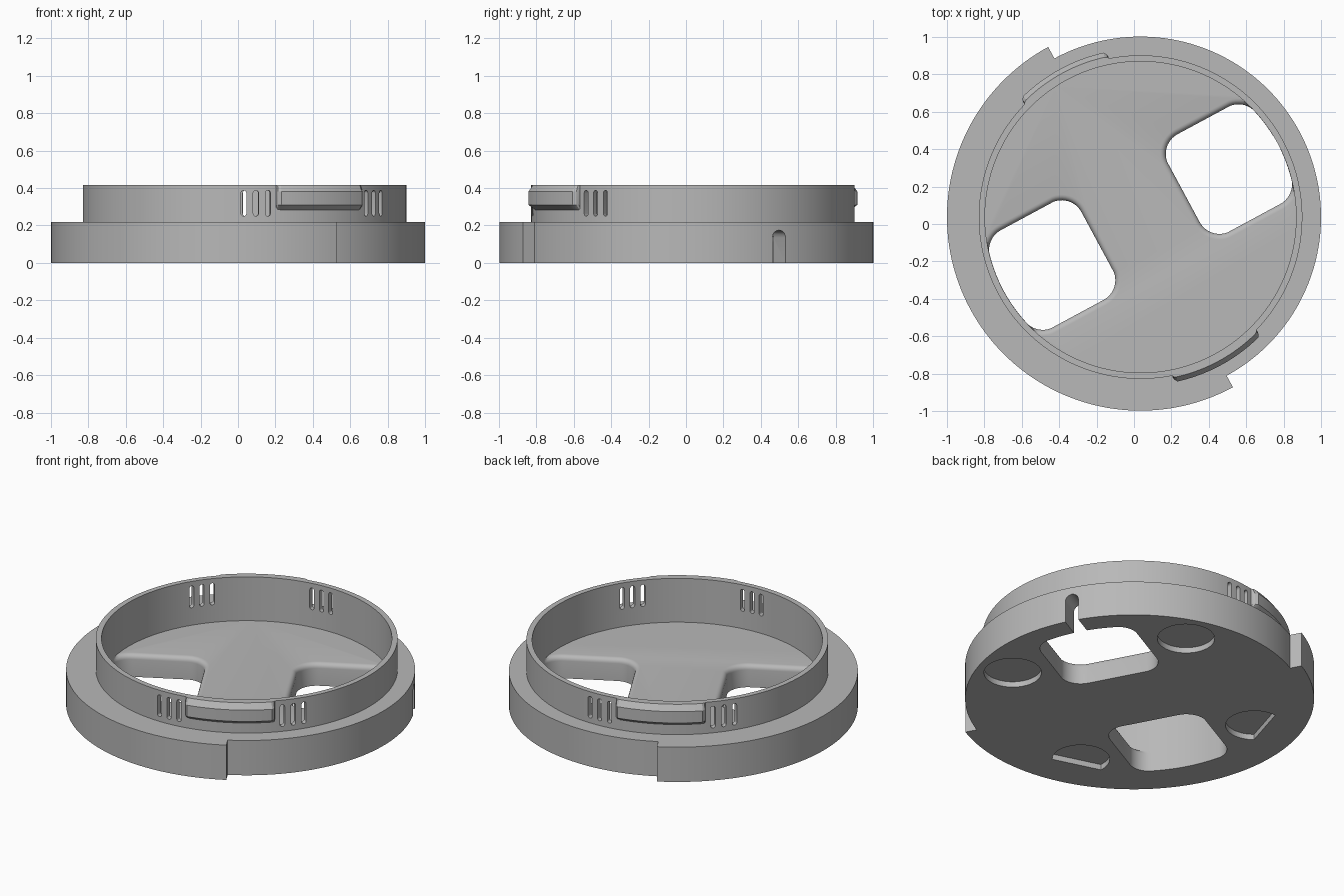
import bpy, bmesh
from math import sin, cos, pi, radians, atan2, hypot
from mathutils import Matrix, Vector

if "Cube" in bpy.data.objects:
    bpy.data.objects.remove(bpy.data.objects["Cube"])

# Main axis of the part is turned and slightly off centre
FRAME = Matrix.Translation((0.035, 0.037, 0)) @ Matrix.Rotation(radians(28.5), 4, "Z")
BASE_TOP, WALL_TOP, FLOOR = 0.22, 0.417, 0.14
WALL_OUT, WALL_IN = 0.865, 0.832

grey = bpy.data.materials.new("plain_grey")
grey.use_nodes = True
grey.diffuse_color = (0.48, 0.48, 0.48, 1)
grey.node_tree.nodes["Principled BSDF"].inputs["Base Color"].default_value = grey.diffuse_color


def arc(cx, cy, r, a0, a1, n):
    """Points on an arc in degrees, end point left out."""
    angles = [radians(a0 + (a1 - a0) * i / n) for i in range(n)]
    return [(cx + r * cos(a), cy + r * sin(a)) for a in angles]


def loft(name, rings, turn=0):
    """Closed solid through matching rings of points."""
    bm = bmesh.new()
    rows = [[bm.verts.new(p) for p in ring] for ring in rings]
    for low, high in zip(rows, rows[1:]):
        for i in range(len(low)):
            j = (i + 1) % len(low)
            bm.faces.new((low[i], low[j], high[j], high[i]))
    bm.faces.new(rows[0][::-1])
    bm.faces.new(rows[-1])
    bmesh.ops.recalc_face_normals(bm, faces=bm.faces)
    bm.transform(FRAME @ Matrix.Rotation(radians(turn), 4, "Z"))
    mesh = bpy.data.meshes.new(name)
    bm.to_mesh(mesh)
    bm.free()
    mesh.materials.append(grey)
    obj = bpy.data.objects.new(name, mesh)
    bpy.context.collection.objects.link(obj)
    return obj


def prism(name, outline, z0, z1, turn=0):
    return loft(name, [[(x, y, z) for x, y in outline] for z in (z0, z1)], turn)


def activate(obj):
    bpy.ops.object.select_all(action="DESELECT")
    obj.select_set(True)
    bpy.context.view_layer.objects.active = obj


def cut(obj, cutters):
    activate(obj)
    for cutter in cutters:
        mod = obj.modifiers.new("cut", "BOOLEAN")
        mod.operation, mod.solver, mod.object = "DIFFERENCE", "EXACT", cutter
        bpy.ops.object.modifier_apply(modifier=mod.name)
        bpy.data.objects.remove(cutter)


def radial_slot(half, z0, z1, r0, r1, turn):
    """Round-ended slot cutter pointing outward."""
    shape = arc(0, z1 - half, half, 0, 180, 10) + [(-half, z1 - half)]
    shape += arc(0, z0 + half, half, 180, 360, 10) + [(half, z0 + half)]
    return loft("slot_cutter", [[(r, t, z) for t, z in shape] for r in (r0, r1)], turn)


def window_cutter(turn):
    """Rounded window with a soft upper lip that stops at the wall."""
    corner, half, inner = 0.12, 0.295, 0.265
    cy = half - corner
    cx = (((WALL_IN - corner) ** 2) - cy ** 2) ** 0.5
    t = atan2(cy, cx) * 180 / pi
    ix = inner + corner

    def ring(grow, z):
        r = corner + grow
        pts = arc(0, 0, WALL_IN + grow, -t, t, 12)
        pts += arc(cx, cy, r, t, 90, 10) + arc(ix, cy, r, 90, 180, 12)
        pts += arc(ix, -cy, r, 180, 270, 12) + arc(cx, -cy, r, 270, 360 - t, 10)
        out = []
        for x, y in pts:
            k = min(1, (WALL_IN - 0.001) / hypot(x, y))
            out.append((x * k, y * k, z))
        return out

    lip = 0.03
    rings = [ring(0, -0.1)]
    for i in range(6):
        a = i / 5 * pi / 2
        rings.append(ring(lip * (1 - cos(a)), FLOOR - lip + lip * sin(a)))
    rings.append(ring(lip, FLOOR + 0.03))
    return loft("window_cutter", rings, turn)


# Base plate: two concentric half discs with a step at each joint
outline = arc(0, 0, 0.965, -90, 90, 90) + [(0, 0.965)]
outline += arc(0, 0, 1.035, 90, 270, 90) + [(0, -1.035)]
base = prism("base_plate", outline, 0, BASE_TOP)

cutters = [prism("cavity", arc(0, 0, WALL_IN, 0, 360, 160), FLOOR, 0.6)]
cutters += [window_cutter(0), window_cutter(180)]
# Cable channel through the rim
cutters.append(radial_slot(0.04, -0.15, 0.175, 0.78, 1.1, 0))
# Underside pockets: two round, two with a flat outer side
for turn, sweep in ((45, 180), (-45, 180), (135, 113), (-135, 113)):
    shape = arc(0.755, 0, 0.165, 180 - sweep, 180 + sweep, 40)
    if sweep < 180:
        shape += arc(0.755, 0, 0.165, 180 + sweep, 181 + sweep, 1)
    cutters.append(prism("pocket", shape, -0.1, 0.035, turn))
cut(base, cutters)

# Raised wall with groups of vent slots
wall = prism("upper_wall", arc(0, 0, WALL_OUT, 0, 360, 160), BASE_TOP, WALL_TOP)
cutters = [prism("bore", arc(0, 0, WALL_IN, 0, 360, 160), 0.1, 0.6)]
for side in (-90, 90):
    for offset in (20.2, 24.5, 28.8):
        for sign in (-1, 1):
            cutters.append(radial_slot(0.014, 0.25, 0.388, 0.78, 0.95, side + sign * offset))
cut(wall, cutters)


# Latch ridges on opposite sides of the wall
def latch_section(angle, reach):
    a, root = radians(angle), WALL_OUT - 0.008
    tip = WALL_OUT + reach
    profile = [(root, WALL_TOP), (WALL_OUT + reach * 0.3, WALL_TOP), (tip, 0.382),
               (tip, 0.31), (root, 0.278)]
    return [(r * cos(a), r * sin(a), z) for r, z in profile]


parts = [base, wall]
for name, turn in (("front_latch", -90), ("back_latch", 90)):
    steps = [latch_section(-17.2, 0.006), latch_section(-16.8, 0.022)]
    steps += [latch_section(-15.8 + 31.6 * i / 16, 0.036) for i in range(17)]
    steps += [latch_section(16.8, 0.022), latch_section(17.2, 0.006)]
    parts.append(loft(name, steps, turn))

for part in parts:
    activate(part)
    bpy.ops.object.shade_smooth_by_angle(angle=radians(25))
